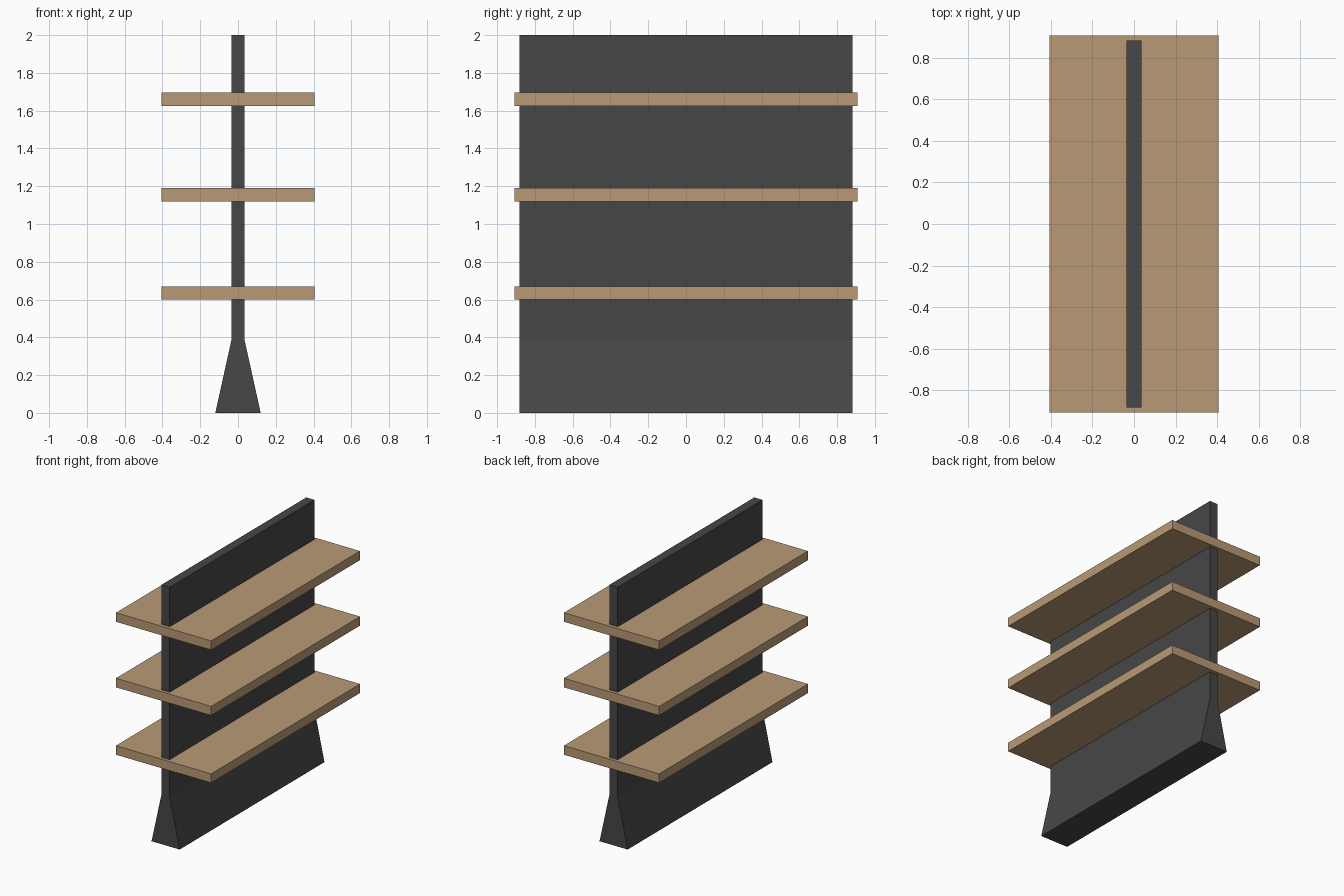
import bpy, bmesh, math

if "Cube" in bpy.data.objects:
    bpy.data.objects.remove(bpy.data.objects["Cube"])

def material(name, rgb):
    m = bpy.data.materials.new(name)
    m.diffuse_color = (*rgb, 1.0)
    m.use_nodes = True
    m.node_tree.nodes["Principled BSDF"].inputs["Base Color"].default_value = m.diffuse_color
    return m

wood = material("light_wood", (0.49, 0.323, 0.181))
dark = material("charcoal_metal", (0.063, 0.063, 0.063))

def extrude_profile(name, profile, half_y, mat):
    """Closed solid from an x/z profile extruded along y."""
    bm = bmesh.new()
    face = bm.faces.new([bm.verts.new((x, -half_y, z)) for x, z in profile])
    ext = bmesh.ops.extrude_face_region(bm, geom=[face])
    moved = [v for v in ext["geom"] if isinstance(v, bmesh.types.BMVert)]
    bmesh.ops.translate(bm, verts=moved, vec=(0, 2 * half_y, 0))
    bmesh.ops.recalc_face_normals(bm, faces=bm.faces)
    me = bpy.data.meshes.new(name)
    bm.to_mesh(me)
    bm.free()
    me.materials.append(mat)
    ob = bpy.data.objects.new(name, me)
    bpy.context.collection.objects.link(ob)
    return ob

# Upright panel with flared foot
half = [(0.12, 0.0), (0.035, 0.385), (0.035, 2.0)]
profile = half + [(-x, z) for x, z in reversed(half)]
extrude_profile("center_panel", profile, 0.882, dark)

# Three shelves passing through the panel
for i, z in enumerate((0.60, 1.12, 1.625)):
    w, t = 0.406, 0.07
    extrude_profile(f"shelf_{i + 1}", [(-w, z), (w, z), (w, z + t), (-w, z + t)], 0.907, wood)
